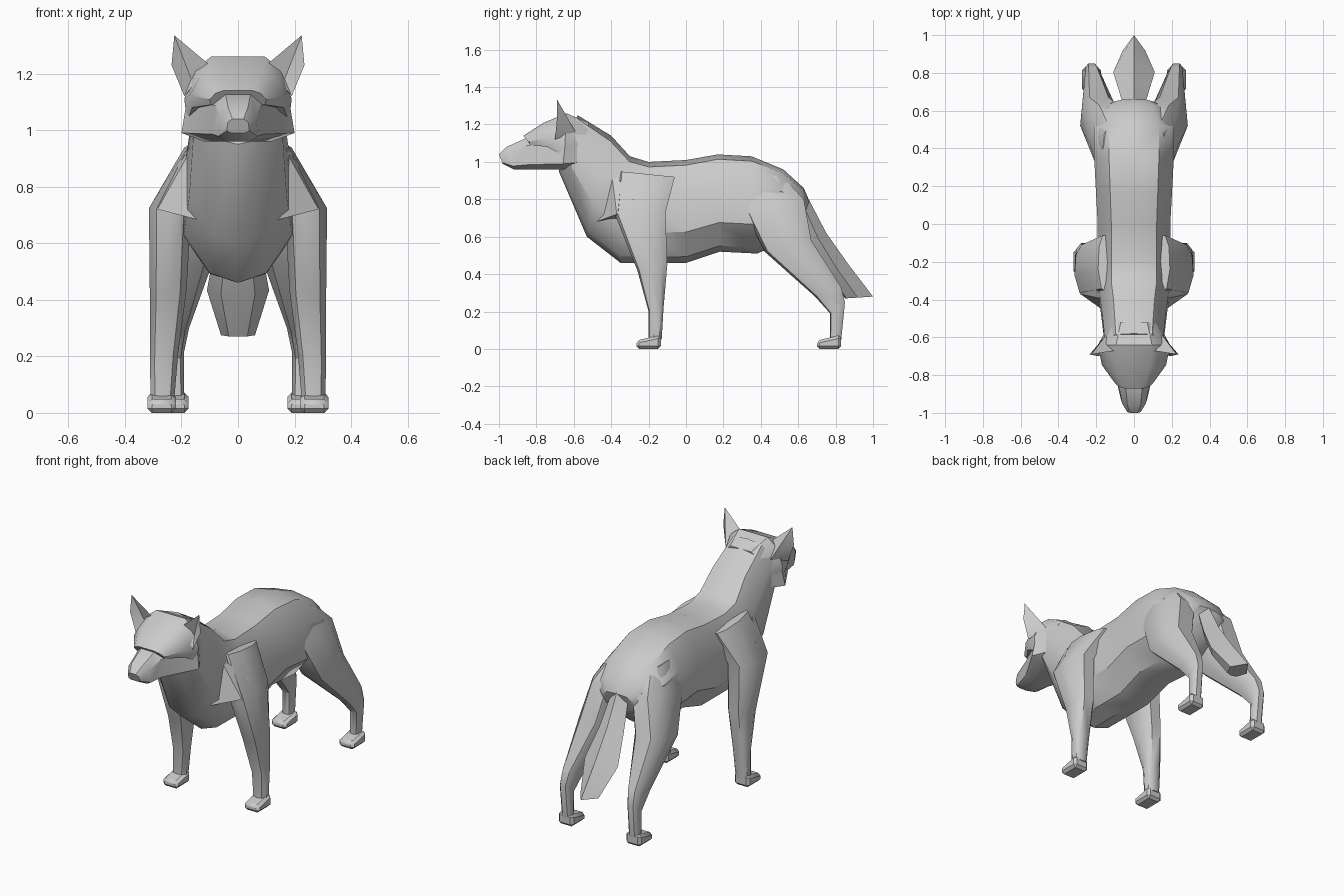
import bpy, bmesh, math

cube = bpy.data.objects.get("Cube")
if cube:
    bpy.data.objects.remove(cube, do_unlink=True)

fur = bpy.data.materials.new("fur_grey")
fur.use_nodes = True
GREY = (0.6, 0.6, 0.6, 1)
fur.diffuse_color = GREY
fur.node_tree.nodes["Principled BSDF"].inputs["Base Color"].default_value = GREY


def finish(name, bm, mirror=False, angle=35):
    """Turn a bmesh into a shaded object, optionally mirrored across x."""
    bmesh.ops.recalc_face_normals(bm, faces=bm.faces)
    mesh = bpy.data.meshes.new(name)
    bm.to_mesh(mesh)
    bm.free()
    mesh.materials.append(fur)
    obj = bpy.data.objects.new(name, mesh)
    bpy.context.collection.objects.link(obj)
    bpy.ops.object.select_all(action='DESELECT')
    obj.select_set(True)
    bpy.context.view_layer.objects.active = obj
    bpy.ops.object.shade_smooth_by_angle(angle=math.radians(angle))
    if mirror:
        mod = obj.modifiers.new("Mirror", 'MIRROR')
        mod.use_mirror_merge = False


def loft(name, half, rings, mirror=False, angle=35):
    """Skin rings of (y, z of one edge, y, z of the other, half width, centre x).

    The centre may be left out for parts on the midline.
    half lists one side of the section as (across, along) fractions."""
    section = half + [(-u, v) for u, v in reversed(half) if u]
    bm = bmesh.new()
    loops = []
    for ya, za, yb, zb, width, *centre in rings:
        x = sum(centre)
        loops.append([bm.verts.new((x + u * width, ya + (yb - ya) * v, za + (zb - za) * v))
                      for u, v in section])
    count = len(section)
    for a, b in zip(loops, loops[1:]):
        for i in range(count):
            j = (i + 1) % count
            bm.faces.new((a[i], a[j], b[j], b[i]))
    bm.faces.new(loops[0])
    bm.faces.new(loops[-1])
    finish(name, bm, mirror, angle)


def paw(name, x, y):
    """A bevelled block, lower at the toes, standing on the ground."""
    bm = bmesh.new()
    bmesh.ops.create_cube(bm, size=1)
    for vert in bm.verts:
        toe = vert.co.y < 0
        top = vert.co.z > 0
        vert.co.x = x + vert.co.x * 0.1
        vert.co.y = y + vert.co.y * 0.13
        vert.co.z = (0.045 if toe else 0.075) if top else 0
    bmesh.ops.bevel(bm, geom=bm.edges[:], offset=0.015, segments=1, affect='EDGES')
    finish(name, bm, mirror=True)


# Neck, chest, barrel and rump
loft("body", [(0, 0), (.6, .05), (.96, .3), (.96, .7), (.5, .94), (0, 1)], [
    (-.58, 1.25, -.68, .95, .16),
    (-.4, 1.14, -.53, .6, .18),
    (-.3, 1.03, -.35, .46, .2),
    (-.2, 1, -.18, .46, .2),
    (0, 1.01, 0, .46, .2),
    (.17, 1.04, .18, .52, .21),
    (.35, 1.03, .38, .51, .22),
    (.52, .96, .5, .56, .22),
    (.63, .86, .58, .62, .17),
    (.66, .79, .62, .68, .11)])

# Skull with an overhanging brow
loft("skull", [(0, 0), (.5, 0), (.8, .2), (1, .65), (.95, 1)], [
    (-.52, 1.21, -.55, 1.02, .14),
    (-.64, 1.26, -.65, 1.03, .19),
    (-.76, 1.21, -.74, 1.08, .17),
    (-.87, 1.14, -.83, 1.09, .1)])

# Cheeks, muzzle and jaw
loft("muzzle", [(0, 0), (.5, 0), (.9, .25), (1, .85), (.6, 1)], [
    (-.55, 1.14, -.59, .97, .16),
    (-.64, 1.16, -.66, .96, .2),
    (-.85, 1.13, -.84, .96, .09),
    (-.96, 1.08, -.92, .96, .07),
    (-1, 1.04, -.98, .99, .04)])

# Ears: a rim closed by a back point and a hollow inner point
bm = bmesh.new()
rim = [bm.verts.new(p) for p in [(.1, -.67, 1.23), (.225, -.69, 1.335),
                                 (.235, -.69, 1.23), (.19, -.7, 1.12)]]
for apex in ((.15, -.59, 1.16), (.165, -.65, 1.18)):
    tip = bm.verts.new(apex)
    for i, corner in enumerate(rim):
        bm.faces.new((rim[i - 1], corner, tip))
finish("ears", bm, mirror=True)

# Pointed crest where each shoulder meets the chest
bm = bmesh.new()
for point in [(.15, -.4, .96), (.13, -.48, .68), (.285, -.37, .72),
              (.27, -.28, .8), (.17, -.28, .7)]:
    bm.verts.new(point)
bmesh.ops.convex_hull(bm, input=bm.verts)
finish("shoulder_crests", bm, mirror=True)

# Legs share one rounded section
leg = [(0, 0), (.65, .06), (1, .4), (.9, .8), (.5, 1)]
loft("front_legs", leg, [
    (-.36, .95, -.06, .92, .05, .14),
    (-.38, .72, -.11, .73, .075, .24),
    (-.26, .42, -.1, .45, .065, .247),
    (-.2, .2, -.12, .22, .05, .262),
    (-.2, .05, -.13, .05, .042, .267)], mirror=True, angle=40)
loft("hind_legs", leg, [
    (.3, .95, .52, .92, .065, .1),
    (.29, .78, .63, .8, .1, .135),
    (.42, .52, .67, .58, .1, .185),
    (.69, .28, .83, .33, .045, .218),
    (.77, .19, .85, .25, .034, .225),
    (.77, .05, .83, .05, .032, .223)], mirror=True, angle=40)

paw("front_paws", x=0.27, y=-0.2)
paw("hind_paws", x=0.225, y=0.765)

# Bushy drooping tail, flattening into a point
loft("tail", [(0, 0), (1, .55), (.55, .95), (0, 1)], [
    (.62, .87, .59, .78, .05),
    (.75, .62, .67, .57, .08),
    (.87, .45, .75, .42, .11),
    (1, .28, .85, .27, .06)])
